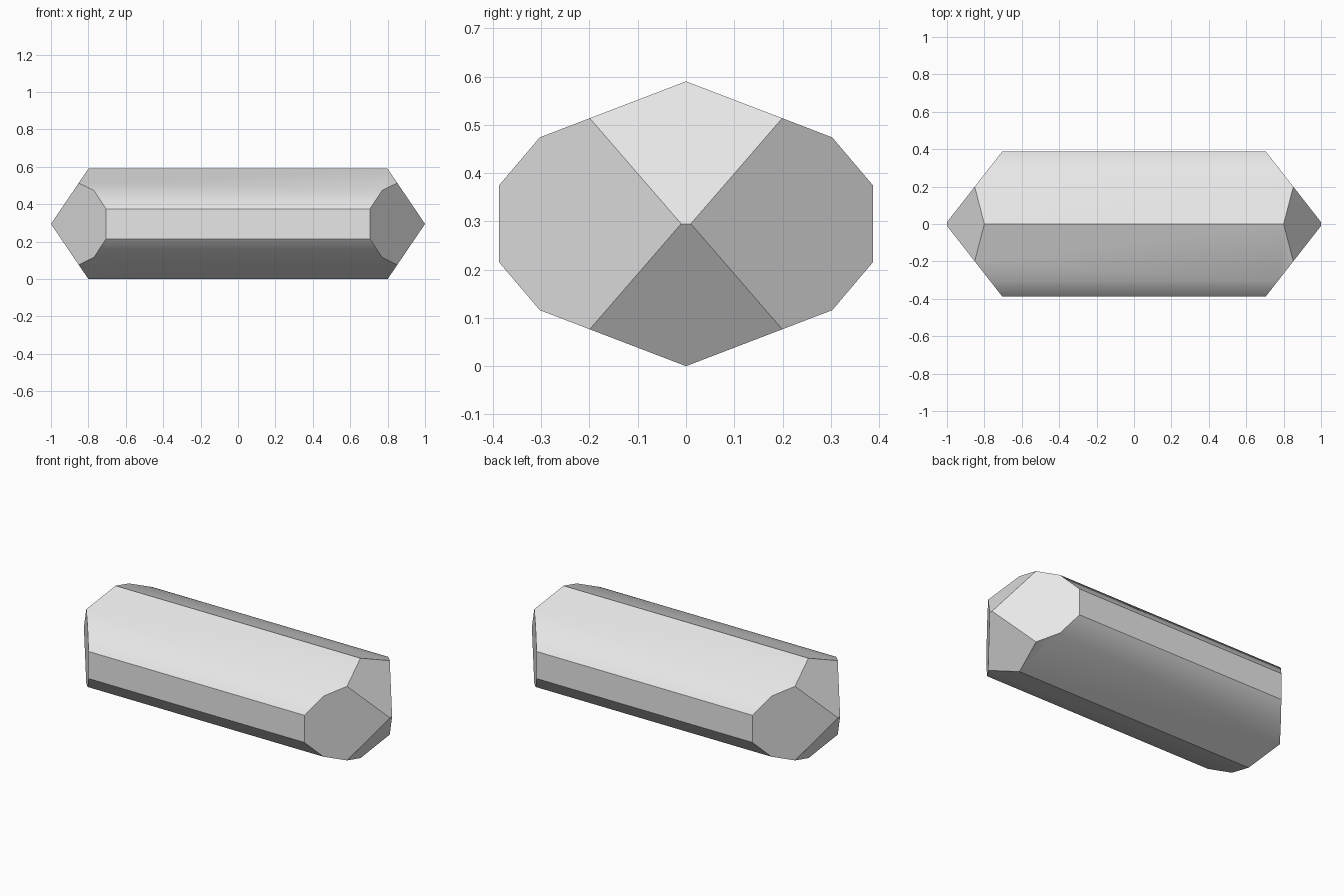
import bpy
import bmesh
import math
from mathutils import Vector

cube = bpy.data.objects.get("Cube")
if cube:
    bpy.data.objects.remove(cube, do_unlink=True)

MID = 0.295        # height of the centre line
HALF_LENGTH = 1.0

# Flat grey material
grey = bpy.data.materials.new("plain grey")
grey.use_nodes = True
colour = (0.8, 0.8, 0.8, 1)
grey.diffuse_color = colour
grey.node_tree.nodes["Principled BSDF"].inputs["Base Color"].default_value = colour

# Cross-section: one quarter mirrored into a ten-sided profile
upper = [(0.387, 0.08), (0.303, 0.179), (0, MID), (-0.303, 0.179), (-0.387, 0.08)]
profile = upper + [(-y, -z) for y, z in upper]

# Long prism
bm = bmesh.new()
base = bm.faces.new([bm.verts.new((-HALF_LENGTH, y, MID + z)) for y, z in profile])
side = bmesh.ops.extrude_face_region(bm, geom=[base], use_keep_orig=True)
tip_verts = [g for g in side["geom"] if isinstance(g, bmesh.types.BMVert)]
bmesh.ops.translate(bm, verts=tip_verts, vec=(2 * HALF_LENGTH, 0, 0))


def slice_off(point, normal):
    """Cut away everything beyond the plane and cap the hole."""
    cut = bmesh.ops.bisect_plane(
        bm, geom=bm.verts[:] + bm.edges[:] + bm.faces[:], dist=1e-5,
        plane_co=point, plane_no=normal, clear_outer=True)
    edges = [g for g in cut["geom_cut"] if isinstance(g, bmesh.types.BMEdge)]
    bmesh.ops.contextual_create(bm, geom=edges)


# Four slanted facets on each pointed end
for end in (-1, 1):
    for s in (-1, 1):
        slice_off(Vector((end, s * 0.01, MID)), Vector((end * 0.377, s * 0.295, 0)))
        slice_off(Vector((end, 0, MID)), Vector((end * 0.295, 0, s * 0.2)))

bmesh.ops.remove_doubles(bm, verts=bm.verts[:], dist=1e-4)
bmesh.ops.recalc_face_normals(bm, faces=bm.faces[:])
mesh = bpy.data.meshes.new("faceted_bar")
bm.to_mesh(mesh)
bm.free()
mesh.materials.append(grey)

bar = bpy.data.objects.new("faceted_bar", mesh)
bpy.context.collection.objects.link(bar)

# Soften only the shallow edges along the bar
bpy.ops.object.select_all(action="DESELECT")
bar.select_set(True)
bpy.context.view_layer.objects.active = bar
bpy.ops.object.shade_smooth_by_angle(angle=math.radians(35))
